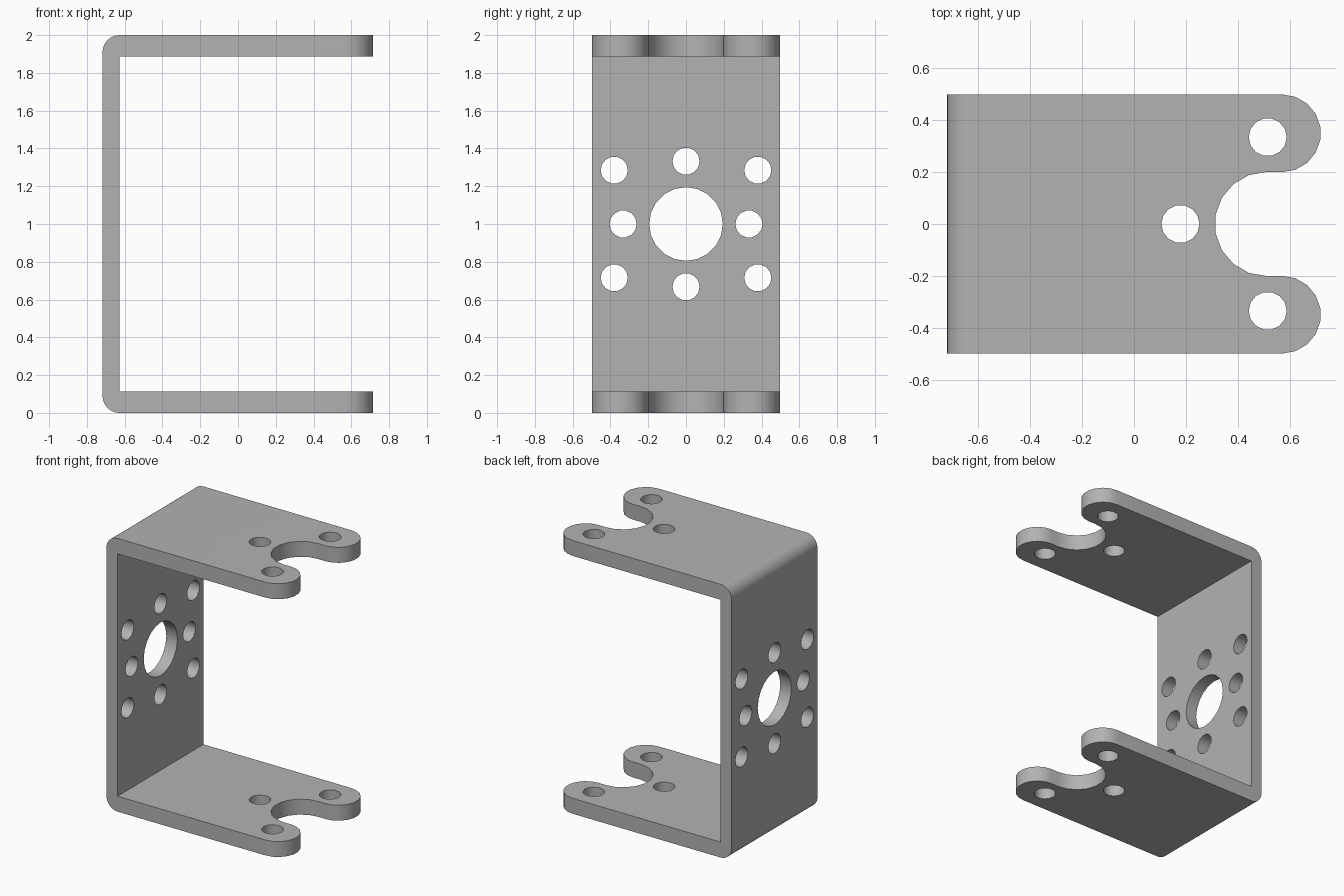
import bpy, bmesh
from math import radians, cos, sin
from mathutils import Vector

cube = bpy.data.objects.get("Cube")
if cube:
    bpy.data.objects.remove(cube, do_unlink=True)

LEFT, RIGHT, HALF_W, HEIGHT = -0.717, 0.717, 0.497, 2.0
WALL, FLANGE, BEND = 0.09, 0.113, 0.09


def arc(cx, cy, r, start, end, steps):
    """Points along a circular arc, angles in degrees."""
    angles = [radians(start + (end - start) * i / steps) for i in range(steps + 1)]
    return [(cx + r * cos(a), cy + r * sin(a)) for a in angles]


def prism(bm, points, offset):
    """Add a solid made by sweeping a closed loop of points along offset."""
    face = bm.faces.new([bm.verts.new(p) for p in points])
    sweep = bmesh.ops.extrude_face_region(bm, geom=[face], use_keep_orig=True)
    moved = [v for v in sweep["geom"] if isinstance(v, bmesh.types.BMVert)]
    bmesh.ops.translate(bm, verts=moved, vec=Vector(offset))


def make_object(name, bm):
    bmesh.ops.recalc_face_normals(bm, faces=bm.faces)
    mesh = bpy.data.meshes.new(name)
    bm.to_mesh(mesh)
    bm.free()
    obj = bpy.data.objects.new(name, mesh)
    bpy.context.collection.objects.link(obj)
    return obj


# Bent strip: C-shaped section swept across the width
section = [(RIGHT, 0), (RIGHT, FLANGE), (LEFT + WALL, FLANGE),
           (LEFT + WALL, HEIGHT - FLANGE), (RIGHT, HEIGHT - FLANGE), (RIGHT, HEIGHT)]
section += arc(LEFT + BEND, HEIGHT - BEND, BEND, 90, 180, 8)
section += arc(LEFT + BEND, BEND, BEND, 180, 270, 8)
bm = bmesh.new()
prism(bm, [(x, -HALF_W, z) for x, z in section], (0, 2 * HALF_W, 0))
bracket = make_object("bracket", bm)

# Fork outline: rounded prongs with a round slot between them
outline = [(-1, -0.6), (0.3, -0.6), (0.3, -HALF_W)]
outline += arc(0.568, -0.348, 0.149, -90, 90, 9)
outline += arc(0.51, 0, 0.2, 270, 90, 9)
outline += arc(0.568, 0.348, 0.149, -90, 90, 9)
outline += [(0.3, HALF_W), (0.3, 0.6), (-1, 0.6)]
bm = bmesh.new()
prism(bm, [(x, y, -0.2) for x, y in outline], (0, 0, HEIGHT + 0.4))
fork_cutter = make_object("fork_cutter", bm)

# Holes through both flanges and through the wall
bm = bmesh.new()
for x, y in [(0.178, 0), (0.513, 0.333), (0.513, -0.333)]:
    ring = arc(x, y, 0.073, 0, 360, 14)[:-1]
    prism(bm, [(a, b, -0.2) for a, b in ring], (0, 0, HEIGHT + 0.4))
wall_holes = [(0, 0, 0.195, 20), (0, 0.333, 0.072, 14), (0, -0.333, 0.072, 14)]
for side in (-1, 1):
    wall_holes += [(side * 0.333, 0, 0.072, 14)]
    wall_holes += [(side * 0.38, dz, 0.072, 14) for dz in (-0.285, 0.285)]
for y, dz, r, sides in wall_holes:
    ring = arc(y, HEIGHT / 2 + dz, r, 0, 360, sides)[:-1]
    prism(bm, [(-0.9, a, b) for a, b in ring], (0.4, 0, 0))
hole_cutter = make_object("hole_cutter", bm)

for cutter, operation in ((fork_cutter, 'INTERSECT'), (hole_cutter, 'DIFFERENCE')):
    mod = bracket.modifiers.new(cutter.name, 'BOOLEAN')
    mod.operation, mod.object, mod.solver = operation, cutter, 'EXACT'
    bpy.context.view_layer.objects.active = bracket
    bpy.ops.object.modifier_apply(modifier=mod.name)
    bpy.data.objects.remove(cutter, do_unlink=True)

# Plain grey metal
grey = bpy.data.materials.new("grey metal")
grey.use_nodes = True
colour = (0.45, 0.45, 0.45, 1)
grey.diffuse_color = colour
grey.node_tree.nodes["Principled BSDF"].inputs["Base Color"].default_value = colour
bracket.data.materials.clear()
bracket.data.materials.append(grey)

bpy.ops.object.select_all(action='DESELECT')
bracket.select_set(True)
bpy.context.view_layer.objects.active = bracket
bpy.ops.object.shade_smooth_by_angle(angle=radians(35))
